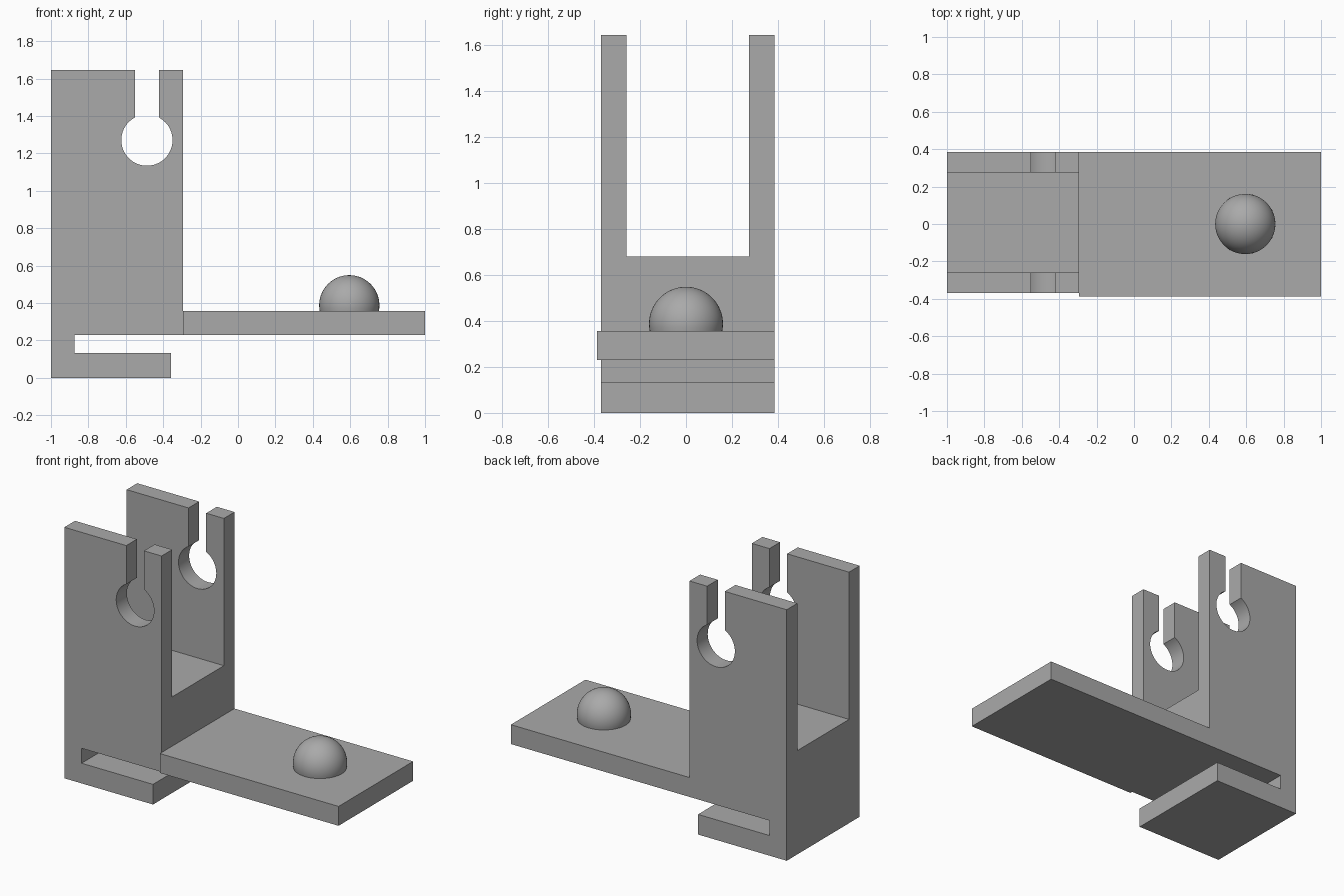
import bpy
import bmesh
from math import asin, cos, sin, pi

cube = bpy.data.objects.get("Cube")
if cube:
    bpy.data.objects.remove(cube, do_unlink=True)

grey = bpy.data.materials.new("plain grey")
grey.use_nodes = True
colour = (0.4, 0.4, 0.4, 1)
grey.diffuse_color = colour
grey.node_tree.nodes["Principled BSDF"].inputs["Base Color"].default_value = colour


def extrude_profile(name, points, y0, y1):
    """Extrude a closed x-z outline from y0 to y1."""
    bm = bmesh.new()
    face = bm.faces.new([bm.verts.new((x, y0, z)) for x, z in points])
    result = bmesh.ops.extrude_face_region(bm, geom=[face])
    moved = [v for v in result["geom"] if isinstance(v, bmesh.types.BMVert)]
    bmesh.ops.translate(bm, verts=moved, vec=(0, y1 - y0, 0))
    bmesh.ops.recalc_face_normals(bm, faces=bm.faces)
    mesh = bpy.data.meshes.new(name)
    bm.to_mesh(mesh)
    bm.free()
    obj = bpy.data.objects.new(name, mesh)
    bpy.context.collection.objects.link(obj)
    mesh.materials.append(grey)
    return obj


def box(name, x0, x1, y0, y1, z0, z1):
    return extrude_profile(name, [(x0, z0), (x1, z0), (x1, z1), (x0, z1)], y0, y1)


def select_only(obj):
    bpy.ops.object.select_all(action="DESELECT")
    obj.select_set(True)
    bpy.context.view_layer.objects.active = obj


# Keyhole outline: round seat with a narrow entry from the top
hole_x, hole_z, hole_r, half_entry = -0.487, 1.271, 0.137, 0.064
top = 1.645
opening = asin(half_entry / hole_r)
start, sweep, steps = pi / 2 - opening, -(2 * pi - 2 * opening), 48
keyhole = [(hole_x + half_entry, top)]
for i in range(steps + 1):
    a = start + sweep * i / steps
    keyhole.append((hole_x + hole_r * cos(a), hole_z + hole_r * sin(a)))
keyhole.append((hole_x - half_entry, top))

# Bracket body with bottom clip slot and keyholes
outline = [(-1, 0), (-0.357, 0), (-0.357, 0.132), (-0.875, 0.132),
           (-0.875, 0.23), (-0.295, 0.23), (-0.295, top)]
body = extrude_profile("bracket_body", outline + keyhole + [(-1, top)], -0.37, 0.385)

# Gap between the two upright walls
cutter = box("gap_cutter", -1.2, 0, -0.26, 0.275, 0.68, 2)
cutter.hide_render = True
cut = body.modifiers.new("gap", "BOOLEAN")
cut.operation = "DIFFERENCE"
cut.solver = "EXACT"
cut.object = cutter
select_only(body)
bpy.ops.object.modifier_apply(modifier=cut.name)
bpy.data.objects.remove(cutter, do_unlink=True)
bpy.ops.object.shade_smooth_by_angle()

# Flat arm
box("arm_plate", -0.295, 1, -0.387, 0.385, 0.23, 0.357)

# Domed knob: sphere cut off where it meets the arm
bm = bmesh.new()
bmesh.ops.create_uvsphere(bm, u_segments=48, v_segments=32, radius=0.161)
bmesh.ops.translate(bm, verts=bm.verts, vec=(0.595, 0, 0.388))
bmesh.ops.bisect_plane(bm, geom=bm.verts[:] + bm.edges[:] + bm.faces[:],
                       plane_co=(0, 0, 0.357), plane_no=(0, 0, 1), clear_inner=True)
mesh = bpy.data.meshes.new("domed_knob")
bm.to_mesh(mesh)
bm.free()
knob = bpy.data.objects.new("domed_knob", mesh)
bpy.context.collection.objects.link(knob)
mesh.materials.append(grey)
select_only(knob)
bpy.ops.object.shade_smooth_by_angle()
